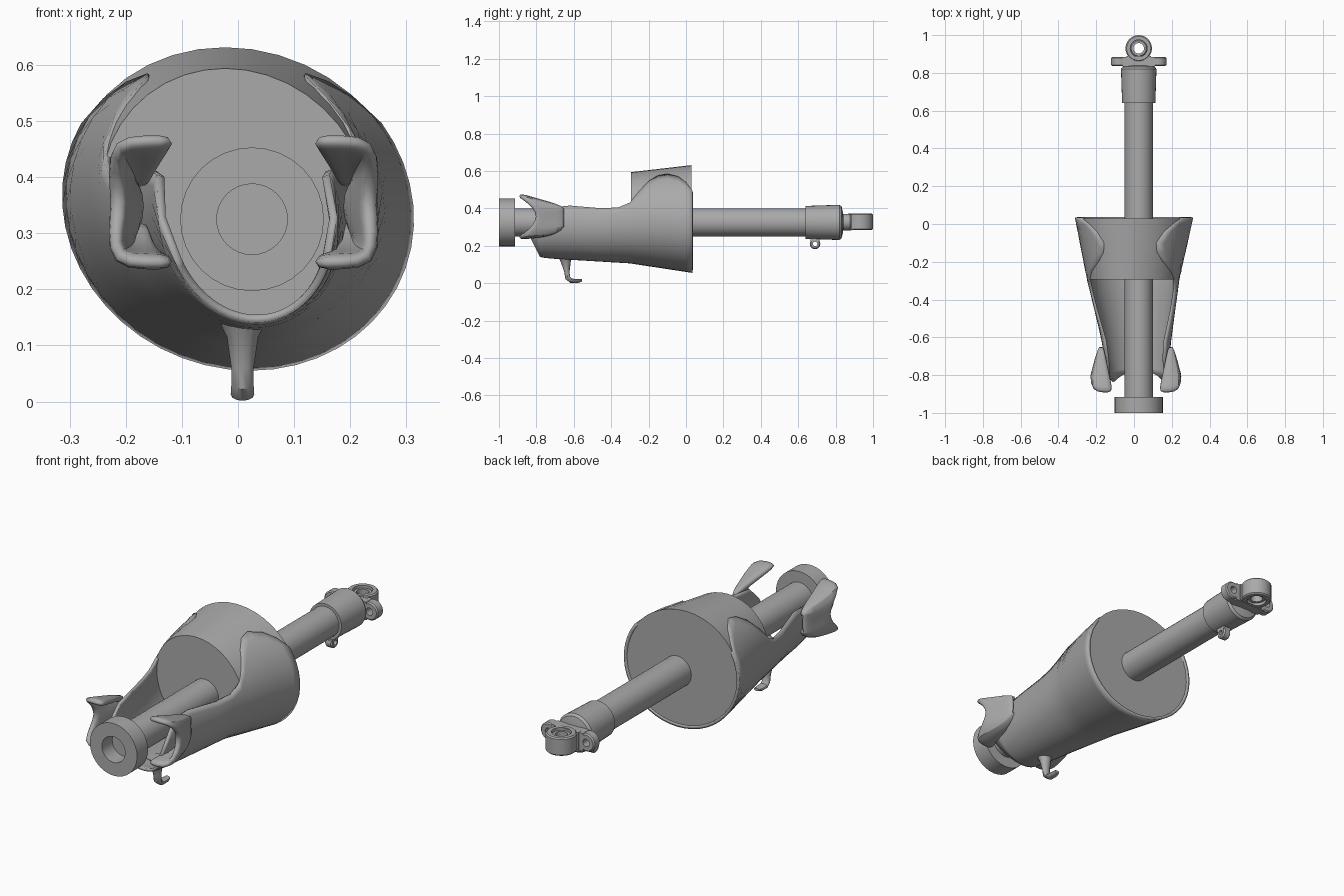
import bpy, bmesh, math
from mathutils import Vector

cube = bpy.data.objects.get("Cube")
if cube:
    bpy.data.objects.remove(cube, do_unlink=True)

grey = bpy.data.materials.new("plain_grey")
grey.use_nodes = True
COLOUR = (0.4, 0.4, 0.4, 1)
grey.diffuse_color = COLOUR
grey.node_tree.nodes["Principled BSDF"].inputs["Base Color"].default_value = COLOUR

AX, AZ = 0.025, 0.325      # rod axis
MID = 0.01                 # mirror line of the claws


def finish(name, bm, thickness=0, subdivide=0, angle=35):
    bmesh.ops.recalc_face_normals(bm, faces=bm.faces)
    me = bpy.data.meshes.new(name)
    bm.to_mesh(me)
    bm.free()
    me.materials.append(grey)
    ob = bpy.data.objects.new(name, me)
    bpy.context.collection.objects.link(ob)
    bpy.ops.object.select_all(action='DESELECT')
    ob.select_set(True)
    bpy.context.view_layer.objects.active = ob
    if thickness:
        mod = ob.modifiers.new("thickness", 'SOLIDIFY')
        mod.thickness = thickness
        mod.offset = 0
    if subdivide:
        ob.modifiers.new("rounding", 'SUBSURF').levels = subdivide
        ob.modifiers["rounding"].render_levels = subdivide
    bpy.ops.object.shade_smooth_by_angle(angle=math.radians(angle))
    return ob


def loft(name, rings, closed=True, caps=False, loop=False, **kw):
    """Skin a list of equally long point rows."""
    bm = bmesh.new()
    rows = [[bm.verts.new(p) for p in r] for r in rings]
    n = len(rows[0])
    pairs = list(zip(rows, rows[1:])) + ([(rows[-1], rows[0])] if loop else [])
    for a, b in pairs:
        for i in range(n if closed else n - 1):
            j = (i + 1) % n
            bm.faces.new((a[i], a[j], b[j], b[i]))
    if caps:
        bm.faces.new(rows[0])
        bm.faces.new(rows[-1])
    return finish(name, bm, **kw)


def lathe(name, profile, centre, axis='Y', sides=32, **kw):
    """Turn (radius, offset) points about an axis through centre."""
    rings = []
    for r, h in profile:
        ring = []
        for i in range(sides):
            t = math.tau * i / sides
            c, s = r * math.cos(t), r * math.sin(t)
            p = {'X': (h, c, s), 'Y': (c, h, s), 'Z': (c, s, h)}[axis]
            ring.append(Vector(centre) + Vector(p))
        rings.append(ring)
    return loft(name, rings, **kw)


def ring(name, centre, axis, outer, inner, half):
    b = 0.006
    lathe(name, [(outer, -half + b), (outer, half - b), (outer - b, half), (inner, half),
                 (inner, -half), (outer - b, -half)], centre, axis, loop=True)


def box(name, lo, hi):
    rows = [[(x, y, z) for x, z in ((lo[0], lo[2]), (hi[0], lo[2]), (hi[0], hi[2]), (lo[0], hi[2]))]
            for y in (lo[1], hi[1])]
    loft(name, rings=rows, caps=True)


def lerp(table, y):
    """Read a table of (y, values...) rows at y."""
    for a, b in zip(table, table[1:]):
        if y <= b[0]:
            t = max(0, (y - a[0]) / (b[0] - a[0]))
            return [p + (q - p) * t for p, q in zip(a[1:], b[1:])]
    return list(table[-1][1:])


# Rod with a hollow cap at the front end
axis = (AX, 0, AZ)
lathe("rod", [(0.075, -0.92), (0.075, 0.66)], axis, caps=True)
lathe("end_cap", [(0.063, -0.86), (0.063, -1), (0.128, -1), (0.128, -0.915), (0.07, -0.915)],
      axis, caps=True)

# Rear collar and its small lug
lathe("collar", [(0.07, 0.64), (0.088, 0.64), (0.094, 0.82), (0.085, 0.832), (0.05, 0.84)],
      axis, caps=True)
ring("collar_lug", (AX, 0.69, 0.21), 'X', 0.028, 0.012, 0.02)
box("lug_web", (AX - 0.02, 0.665, 0.222), (AX + 0.02, 0.715, 0.26))

# Flange with two bolt ears, and the eye joint
box("flange", (AX - 0.085, 0.835, AZ - 0.044), (AX + 0.085, 0.885, AZ + 0.044))
for side, label in ((-1, "right"), (1, "left")):
    ring(label + "_bolt_ear", (AX + side * 0.102, 0.86, AZ + 0.002), 'Y', 0.044, 0.018, 0.024)
ring("eye_joint", (AX, 0.93, AZ + 0.003), 'Z', 0.07, 0.045, 0.044)
ring("eye_bearing", (AX, 0.93, AZ + 0.003), 'Z', 0.046, 0.028, 0.033)
box("eye_neck", (AX - 0.065, 0.87, AZ - 0.04), (AX + 0.065, 0.89, AZ + 0.045))

# Tapered body: y, centre x, centre z, half width, half height
BODY = [(-0.87, 0.02, 0.32, 0.150, 0.178), (-0.6, 0.012, 0.325, 0.185, 0.200),
        (-0.3, -0.004, 0.352, 0.242, 0.245), (0.035, 0, 0.346, 0.312, 0.290)]


def body_point(y, t, inset=0):
    cx, cz, rx, rz = lerp(BODY, y)
    dz = -(rz - inset) * math.cos(t)
    return Vector((cx + (rx - inset) * math.sin(t) - 0.08 * dz, y, cz + dz))


# Solid drum in the rear half
loft("drum", [[body_point(y, math.tau * i / 40, 0.004) for i in range(40)]
              for y in (-0.293, -0.13, 0.03)], caps=True)

# Open cradle wrapped around the drum: rim height along y
RIM = [(-0.87, 0.25), (-0.8, 0.33), (-0.72, 0.405), (-0.62, 0.415), (-0.45, 0.4), (-0.36, 0.405),
       (-0.3, 0.43), (-0.25, 0.49), (-0.2, 0.545), (-0.15, 0.575), (-0.1, 0.585),
       (-0.04, 0.57), (0.0, 0.54), (0.035, 0.495)]
rows = []
for y, rim in RIM:
    cx, cz, rx, rz = lerp(BODY, y)
    end = math.acos((cz - rim) / rz)
    row = []
    for i in range(33):
        t = end * (i / 16 - 1)
        p = body_point(y, t, 0.006)
        if y < -0.75:      # the lip is cut back at the bottom
            p.y += 0.09 * max(0, math.cos(t)) * (-0.75 - y) / 0.12
        row.append(p)
    rows.append(row)
loft("cradle", rows, closed=False, thickness=0.014)

# Side claws: y, top z, bottom z, outer reach, inner reach
CLAW = [(-0.895, 0.468, 0.246, 0.232, 0.118), (-0.84, 0.452, 0.252, 0.226, 0.13),
        (-0.77, 0.432, 0.258, 0.215, 0.145), (-0.7, 0.412, 0.275, 0.2, 0.16),
        (-0.65, 0.39, 0.315, 0.19, 0.172)]
for side, label in ((-1, "right"), (1, "left")):
    rows = []
    for y, top, low, out, inn in CLAW:
        mid = (top + low) / 2
        back = 0.1 * max(0, (-0.65 - y) / 0.245) ** 2
        section = [(inn, top, 0), ((inn + out) / 2, top, 0), (out, top - 0.004, 0.1),
                   (out, mid + 0.05, 0.75), (out - 0.008, mid, 1), (out, mid - 0.05, 0.75),
                   (out, low + 0.004, 0.1), ((inn + out) / 2, low, 0), (inn, low, 0)]
        rows.append([(MID + side * x, y + back * k, z) for x, z, k in section])
    loft(label + "_claw", rows, closed=False, thickness=0.03, subdivide=1, angle=50)

# Bent foot under the cradle: centre y, z, half width, half depth, lean of the section
FOOT = [(-0.65, 0.15, 0.045, 0.04, 0), (-0.643, 0.115, 0.028, 0.027, 0),
        (-0.637, 0.06, 0.02, 0.014, 0), (-0.632, 0.028, 0.02, 0.014, 0.4),
        (-0.615, 0.013, 0.021, 0.012, 1.3), (-0.575, 0.012, 0.02, 0.01, 1.57),
        (-0.556, 0.016, 0.014, 0.007, 1.57)]
rows = []
for y, z, w, d, lean in FOOT:
    row = []
    for i in range(12):
        t = math.tau * i / 12
        k = d * math.sin(t)
        row.append((0.008 + w * math.cos(t), y + k * math.cos(lean), z + k * math.sin(lean)))
    rows.append(row)
loft("foot", rows, caps=True)
